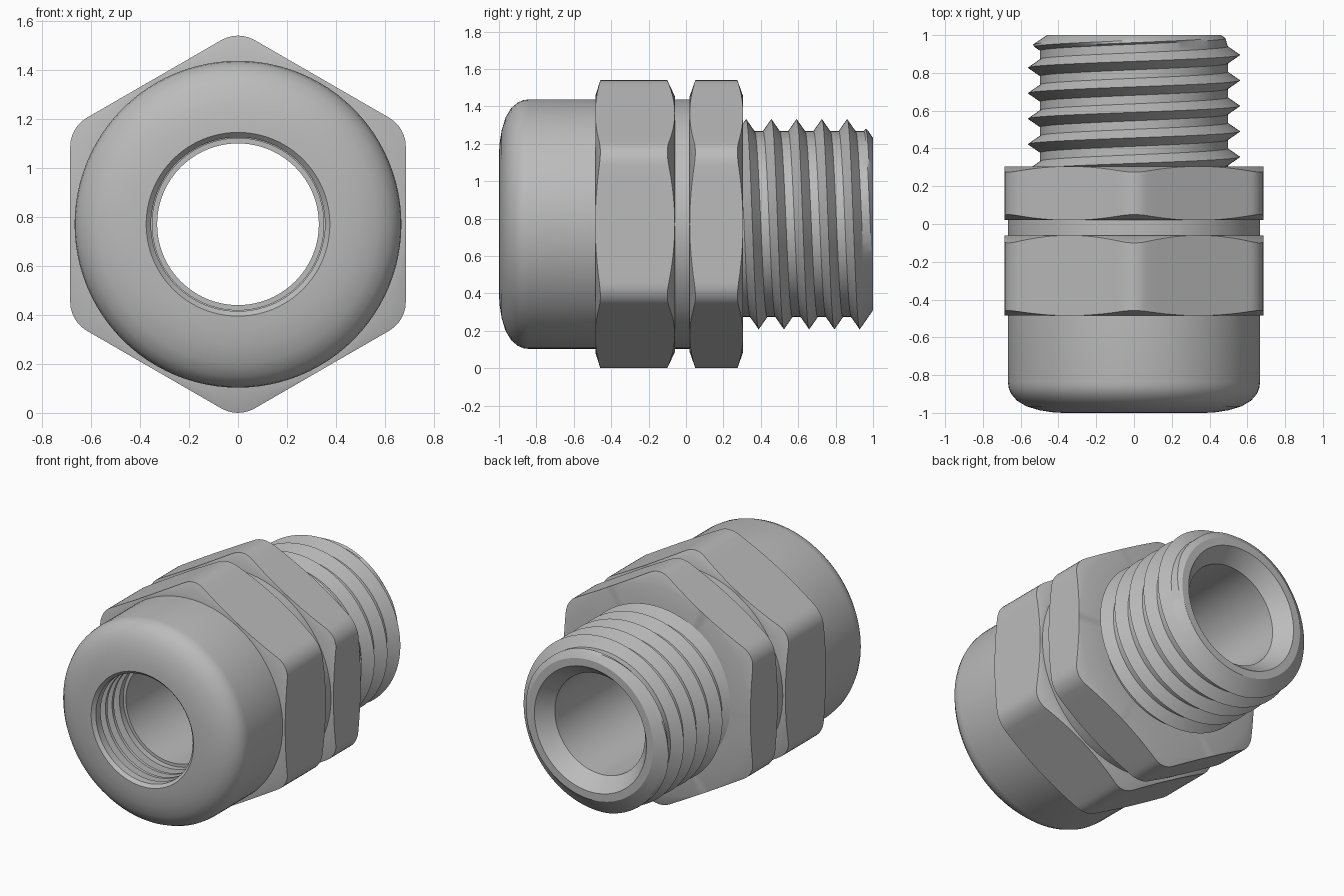
import bpy, bmesh
from math import sin, cos, tan, tau, pi, sqrt, radians

if "Cube" in bpy.data.objects:
    bpy.data.objects.remove(bpy.data.objects["Cube"])

AXIS_Z = 0.77
TURN = [tau * i / 96 for i in range(97)]

grey = bpy.data.materials.new("satin grey")
grey.use_nodes = True
grey.diffuse_color = (0.5, 0.5, 0.5, 1)
grey.node_tree.nodes["Principled BSDF"].inputs["Base Color"].default_value = grey.diffuse_color


def sweep(name, column, angles=TURN):
    """Skin a (radius, y) column that may change with the angle around the y axis."""
    bm = bmesh.new()
    grid = [[bm.verts.new((r * cos(a), y, AXIS_Z + r * sin(a))) for r, y in column(a)]
            for a in angles]
    for here, there in zip(grid, grid[1:]):
        for j in range(len(here) - 1):
            bm.faces.new((here[j], here[j + 1], there[j + 1], there[j]))
    bmesh.ops.remove_doubles(bm, verts=bm.verts, dist=0.0002)
    mesh = bpy.data.meshes.new(name)
    bm.to_mesh(mesh)
    bm.free()
    mesh.materials.append(grey)
    obj = bpy.data.objects.new(name, mesh)
    bpy.context.collection.objects.link(obj)
    bpy.ops.object.select_all(action="DESELECT")
    obj.select_set(True)
    bpy.context.view_layer.objects.active = obj
    bpy.ops.object.shade_smooth_by_angle(angle=radians(28))
    return obj


# Domed sealing cap with a ribbed opening
cap = [(0.6, -0.7), (0.35, -0.7), (0.35, -0.74)]
for rib_y in (-0.75, -0.82, -0.89):
    cap += [(0.4, rib_y), (0.4, rib_y - 0.03), (0.355, rib_y - 0.04), (0.355, rib_y - 0.06)]
cap += [(0.355, -0.98), (0.375, -1.0), (0.43, -0.997), (0.5, -0.986), (0.57, -0.965),
        (0.62, -0.935), (0.65, -0.9), (0.663, -0.87), (0.667, -0.84), (0.667, -0.47)]
sweep("sealing_cap", lambda a: cap)

# Round collar between the two nuts
sweep("collar", lambda a: [(0.667, -0.1), (0.667, 0.06)])

# Inner sleeve with flared rear mouth
sleeve = [(0.46, 1.0), (0.41, 1.0), (0.33, 0.9), (0.33, -0.7), (0.6, -0.7)]
sweep("bore_sleeve", lambda a: sleeve)

# Hexagonal nuts: rounded corners, conical chamfers at both ends
FLAT = 0.685
FILLET = 0.136
CENTRE = (FLAT - FILLET) / cos(pi / 6)
BLEND = radians(5.16)
offsets = [BLEND * k / 3 for k in range(-3, 3)]
offsets += [BLEND + (pi / 3 - 2 * BLEND) * k / 12 for k in range(12)]
HEX_ANGLES = [pi / 2 + pi / 3 * k + o for k in range(6) for o in offsets]
HEX_ANGLES.append(HEX_ANGLES[0] + tau)


def hex_radius(a):
    p = (a - pi / 2 + pi / 6) % (pi / 3) - pi / 6
    if abs(p) < BLEND:
        return CENTRE * cos(p) + sqrt(FILLET ** 2 - (CENTRE * sin(p)) ** 2)
    return FLAT / cos(pi / 6 - abs(p))


def nut(name, y0, y1, front_depth, rear_depth, inner):
    def column(a):
        r = hex_radius(a)
        drop = (r - FLAT) / (CENTRE + FILLET - FLAT)
        return [(inner, y0), (FLAT, y0), (r, y0 + front_depth * drop),
                (r, y1 - rear_depth * drop), (FLAT, y1), (inner, y1)]
    sweep(name, column, HEX_ANGLES)


nut("front_nut", -0.485, -0.06, 0.027, 0.04, 0.6)
nut("rear_nut", 0.02, 0.305, 0.03, 0.03, 0.44)

# Helical thread with flat roots, tapered at the rear end
PITCH, CREST, ROOT = 0.135, 0.562, 0.497
START, END = 0.29, 1.0
steps = [0, 0.012, 0.024, 0.036, 0.045, 0.09, 0.099, 0.111, 0.123]


def thread_radius(y, crest_y):
    d = abs((y - crest_y + PITCH / 2) % PITCH - PITCH / 2)
    r = max(ROOT, CREST - (CREST - ROOT) * d / 0.045)
    return min(r, 0.46 + (END - y) * 1.5)


def thread_column(a):
    crest_y = 0.355 - PITCH * a / tau
    ys = [crest_y + PITCH * k + s for k in range(-2, 8) for s in steps]
    ys = [min(max(y, START), END) for y in ys]
    return [(thread_radius(y, crest_y), y) for y in ys]


sweep("rear_thread", thread_column)
